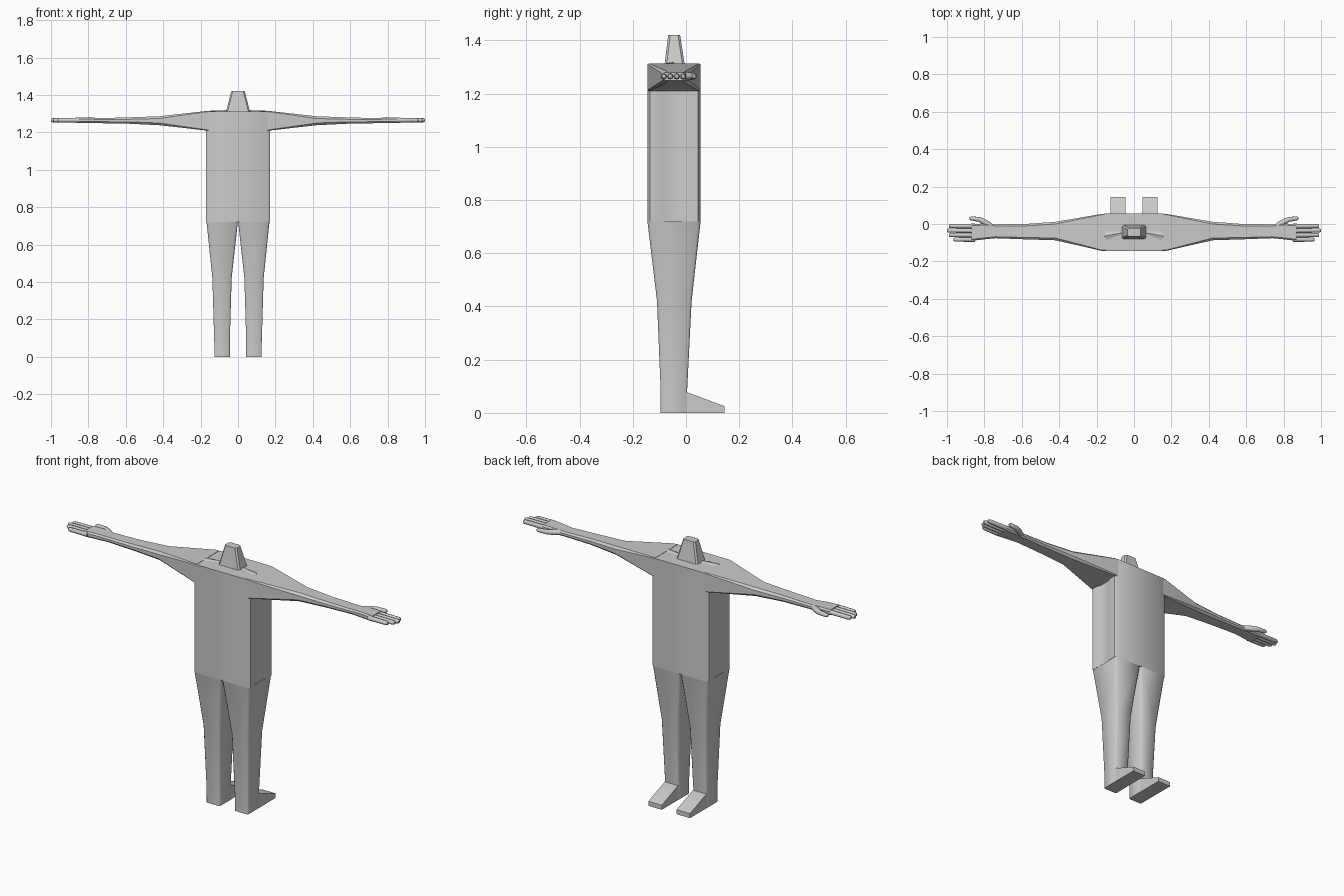
import bpy, bmesh, math
from mathutils import Vector

if "Cube" in bpy.data.objects:
    bpy.data.objects.remove(bpy.data.objects["Cube"])

grey = bpy.data.materials.new("plain grey")
grey.diffuse_color = (0.6, 0.6, 0.6, 1)
grey.use_nodes = True
grey.node_tree.nodes["Principled BSDF"].inputs["Base Color"].default_value = grey.diffuse_color


def finish(name, bm, angle=35):
    bmesh.ops.recalc_face_normals(bm, faces=bm.faces[:])
    me = bpy.data.meshes.new(name)
    bm.to_mesh(me)
    bm.free()
    me.materials.append(grey)
    ob = bpy.data.objects.new(name, me)
    bpy.context.collection.objects.link(ob)
    bpy.ops.object.select_all(action='DESELECT')
    ob.select_set(True)
    bpy.context.view_layer.objects.active = ob
    bpy.ops.object.shade_smooth_by_angle(angle=math.radians(angle))
    return ob


def loft(name, rings, angle=35, side=1):
    """Skin a list of equal-length rings and cap both ends; side=-1 mirrors in x."""
    bm = bmesh.new()
    loops = [[bm.verts.new((p[0] * side, p[1], p[2])) for p in r] for r in rings]
    n = len(loops[0])
    for a, b in zip(loops, loops[1:]):
        for i in range(n):
            bm.faces.new((a[i], a[(i + 1) % n], b[(i + 1) % n], b[i]))
    bm.faces.new(loops[0][::-1])
    bm.faces.new(loops[-1])
    return finish(name, bm, angle)


def rect_z(z, x0, x1, y0, y1, c=0.0):
    """Horizontal rectangle, with chamfered corners when c > 0."""
    if c == 0:
        return [(x0, y0, z), (x1, y0, z), (x1, y1, z), (x0, y1, z)]
    return [(x0 + c, y0, z), (x1 - c, y0, z), (x1, y0 + c, z), (x1, y1 - c, z),
            (x1 - c, y1, z), (x0 + c, y1, z), (x0, y1 - c, z), (x0, y0 + c, z)]


def rect_x(x, y0, y1, z0, z1, c):
    """Cross-section of an arm with chamfered corners."""
    return [(x, y0 + c, z0), (x, y1 - c, z0), (x, y1, z0 + c), (x, y1, z1 - c),
            (x, y1 - c, z1), (x, y0 + c, z1), (x, y0, z1 - c), (x, y0, z0 + c)]


def tube(name, path, radii, side):
    """Eight-sided tube in the horizontal plane, following (x, y, z) points."""
    pts = [Vector(p) for p in path]
    rings = []
    for i, p in enumerate(pts):
        d = (pts[min(i + 1, len(pts) - 1)] - pts[max(i - 1, 0)]).normalized()
        across = Vector((-d.y, d.x, 0))
        rings.append([p + radii[i] * (across * math.cos(t) + Vector((0, 0, 1)) * math.sin(t))
                      for t in [k * math.tau / 8 for k in range(8)]])
    return loft(name, rings, 50, side)


# torso: box with softened vertical edges and a shallow channel down each side
half = [(0.155, -0.145), (0.17, -0.135), (0.17, -0.10), (0.162, -0.08),
        (0.162, -0.015), (0.17, 0.005), (0.17, 0.045), (0.155, 0.055)]
outline = half + [(-x, y) for x, y in reversed(half)]
loft("torso", [[(x, y, z) for x, y in outline] for z in (0.72, 1.22, 1.312)], 40)

# neck stub
loft("neck", [rect_z(1.30, -0.067, 0.067, -0.083, -0.003, 0.008),
              rect_z(1.315, -0.063, 0.063, -0.08, -0.006, 0.008),
              rect_z(1.42, -0.036, 0.036, -0.067, -0.022, 0.008)], 30)

for side, word in ((1, "right"), (-1, "left")):
    # shoulder, upper arm, forearm and palm
    loft(word + "_arm", [
        rect_x(0.15, -0.144, 0.054, 1.208, 1.314, 0.004),
        rect_x(0.17, -0.144, 0.054, 1.21, 1.314, 0.004),
        rect_x(0.42, -0.087, 0.012, 1.238, 1.286, 0.012),
        rect_x(0.58, -0.082, 0.000, 1.246, 1.28, 0.010),
        rect_x(0.74, -0.076, -0.002, 1.249, 1.276, 0.008),
        rect_x(0.80, -0.082, 0.002, 1.249, 1.28, 0.008),
        rect_x(0.87, -0.090, 0.000, 1.25, 1.28, 0.008)], 40, side)

    # four fingers
    for i, (y, tip) in enumerate(((-0.083, 0.965), (-0.059, 0.99), (-0.035, 1.0), (-0.011, 0.99))):
        tube(f"{word}_finger_{i + 1}", [(0.85, y, 1.265), (tip - 0.01, y, 1.265), (tip, y, 1.265)],
             (0.0125, 0.0115, 0.007), side)

    # thumb
    tube(word + "_thumb", [(0.75, -0.02, 1.264), (0.79, 0.005, 1.265), (0.825, 0.024, 1.265),
                           (0.87, 0.030, 1.265), (0.88, 0.030, 1.265)],
         (0.012, 0.016, 0.013, 0.011, 0.006), side)

    # leg, tapering to the ankle
    loft(word + "_leg", [
        rect_z(0.0, 0.044, 0.126, -0.095, 0.003, 0.005),
        rect_z(0.08, 0.044, 0.127, -0.095, 0.004, 0.005),
        rect_z(0.42, 0.034, 0.137, -0.109, 0.021, 0.008),
        rect_z(0.72, 0.001, 0.168, -0.145, 0.055, 0.010)], 50, side)

    # foot wedge pointing to +y
    loft(word + "_foot", [
        [(x, y, z) for y, z in ((-0.09, 0), (0.145, 0), (0.145, 0.025), (0.004, 0.078), (-0.09, 0.078))]
        for x in (0.045, 0.126)], 30, side)

    # dark fold sunk beside the neck, shaped as a thin tapering crease
    loft(word + "_shoulder_crease", [
        [(0.05, -0.05, 1.312), (0.05, -0.04, 1.312), (0.05, -0.045, 1.319)],
        [(0.16, -0.09, 1.312), (0.16, -0.04, 1.312), (0.16, -0.065, 1.315)]], 30, side)
